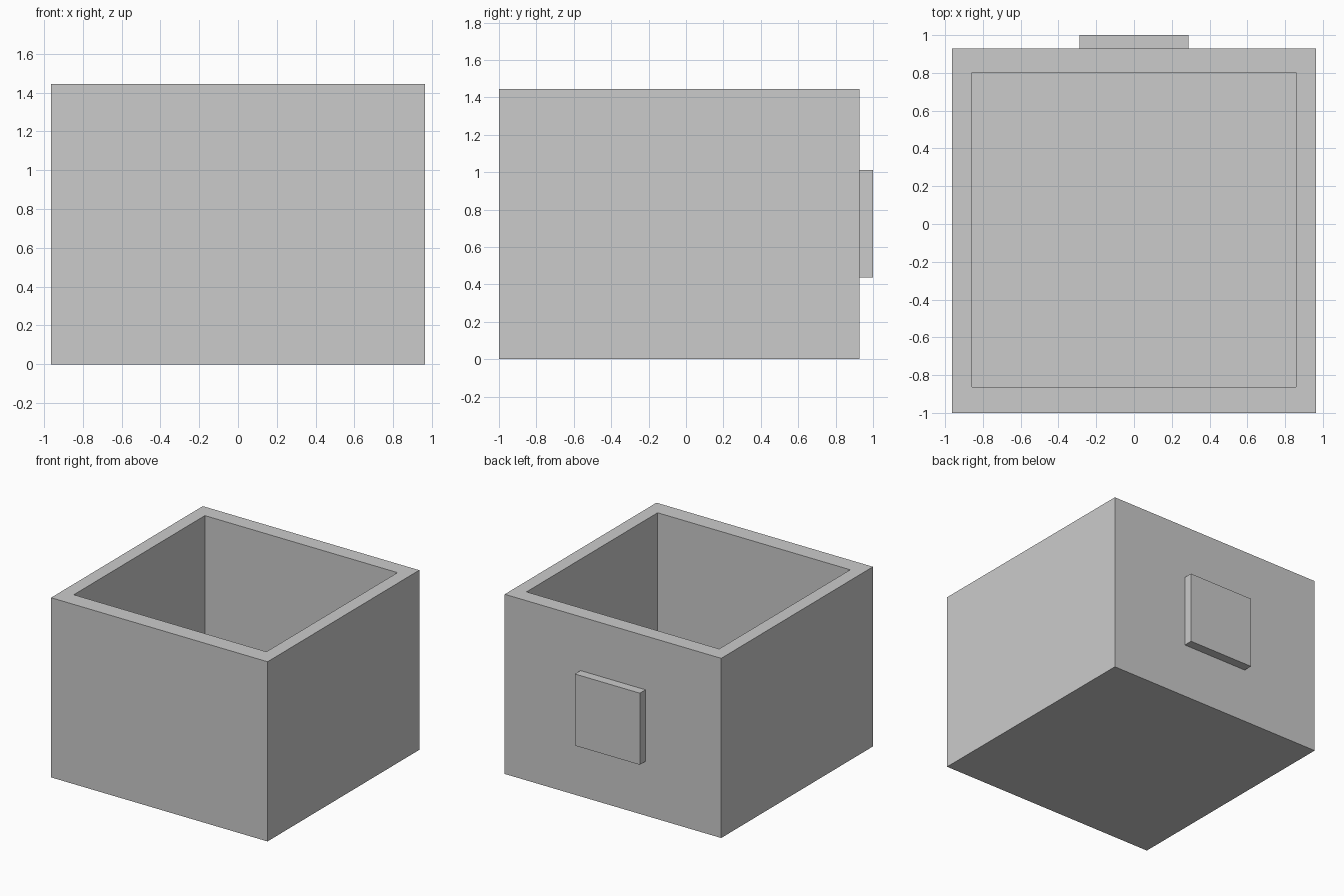
import bpy, bmesh

if "Cube" in bpy.data.objects:
    bpy.data.objects.remove(bpy.data.objects["Cube"])


def box(name, x, y, z):
    """Axis-aligned box from (min, max) ranges."""
    bm = bmesh.new()
    bmesh.ops.create_cube(bm, size=1)
    for v in bm.verts:
        v.co = [r[0] if c < 0 else r[1] for c, r in zip(v.co, (x, y, z))]
    mesh = bpy.data.meshes.new(name)
    bm.to_mesh(mesh)
    bm.free()
    obj = bpy.data.objects.new(name, mesh)
    bpy.context.collection.objects.link(obj)
    return obj


HEIGHT, FLOOR = 1.445, 0.12

# Open-topped container: outer block, then inset rim pushed down to the floor
container = box("container", (-0.963, 0.963), (-1.0, 0.928), (0, HEIGHT))
bm = bmesh.new()
bm.from_mesh(container.data)
top = max(bm.faces, key=lambda f: f.calc_center_median().z)
bmesh.ops.inset_individual(bm, faces=[top], thickness=0.1)
for v in top.verts:
    v.co.x = 0.857 if v.co.x > 0 else -0.857
    v.co.y = 0.803 if v.co.y > 0 else -0.863
floor = bmesh.ops.extrude_discrete_faces(bm, faces=[top])["faces"][0]
for v in floor.verts:
    v.co.z = FLOOR
bmesh.ops.recalc_face_normals(bm, faces=bm.faces)
bm.to_mesh(container.data)
bm.free()

# Square plate on the back wall
box("back_plate", (-0.289, 0.289), (0.928, 1.0), (0.436, 1.012))
